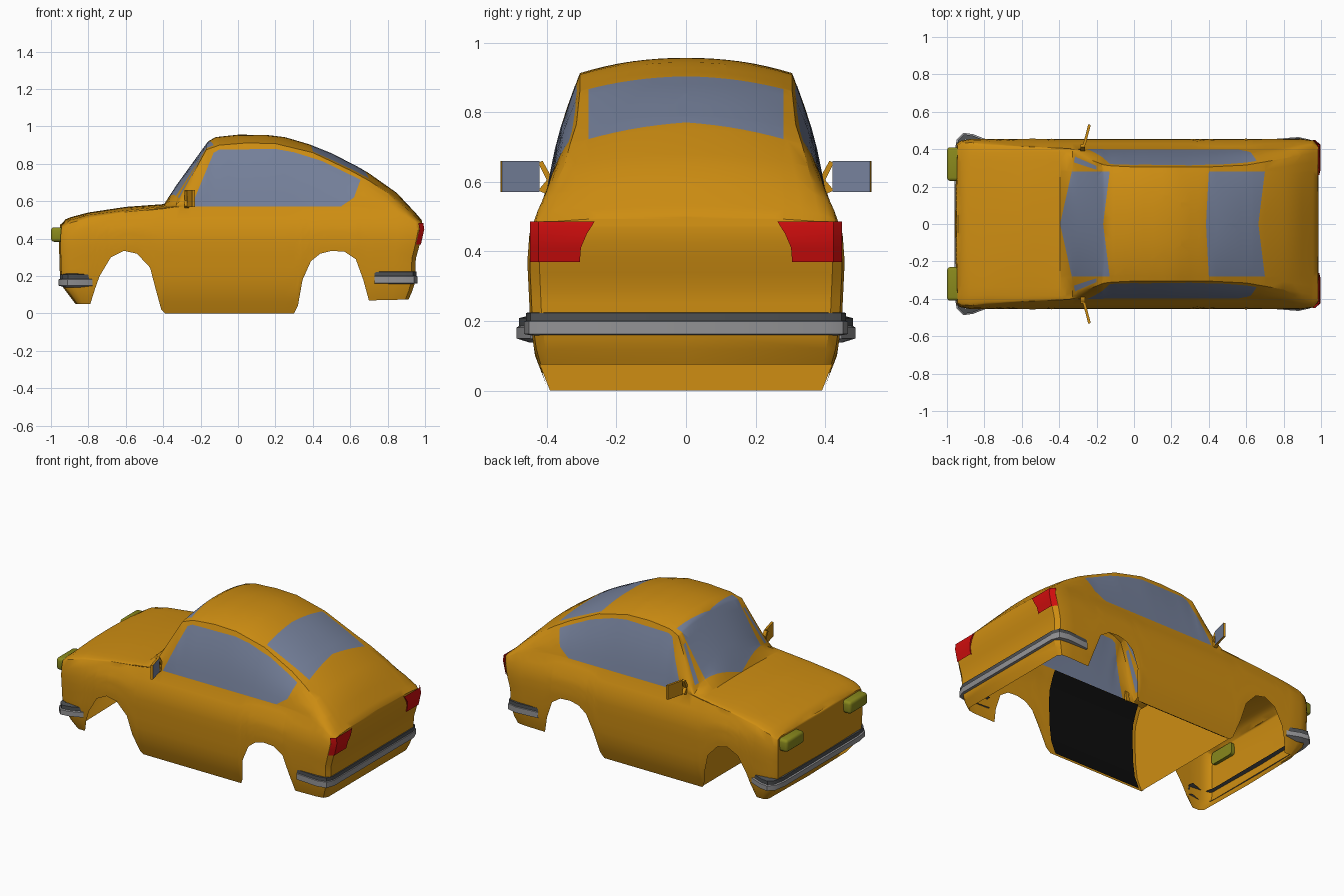
import bpy, bmesh, math

if "Cube" in bpy.data.objects:
    bpy.data.objects.remove(bpy.data.objects["Cube"])

def mat(name, r, g, b):
    m = bpy.data.materials.new(name)
    m.diffuse_color = (r, g, b, 1)
    m.use_nodes = True
    m.node_tree.nodes["Principled BSDF"].inputs["Base Color"].default_value = m.diffuse_color
    return m

PAINT = mat("orange paint", .62, .27, .006)
GLASS = mat("blue grey glass", .18, .22, .33)
RED = mat("red lens", .62, .004, .004)
LAMP = mat("olive lamp", .25, .25, .012)
STEEL = mat("light steel", .29, .29, .30)
DARK = mat("dark steel", .075, .08, .085)
BLACK = mat("black trim", .004, .004, .004)

def lerp(table, x):
    if x <= table[0][0]:
        return table[0][1]
    for (a, p), (b, q) in zip(table, table[1:]):
        if x <= b:
            return p + (q - p) * (x - a) / (b - a)
    return table[-1][1]

def finish(name, bm, mats, mirror=True, angle=35):
    bmesh.ops.remove_doubles(bm, verts=bm.verts, dist=.0004)
    bmesh.ops.recalc_face_normals(bm, faces=bm.faces)
    me = bpy.data.meshes.new(name)
    bm.to_mesh(me)
    bm.free()
    ob = bpy.data.objects.new(name, me)
    bpy.context.collection.objects.link(ob)
    for m in mats:
        me.materials.append(m)
    bpy.ops.object.select_all(action='DESELECT')
    ob.select_set(True)
    bpy.context.view_layer.objects.active = ob
    bpy.ops.object.shade_smooth_by_angle(angle=math.radians(angle))
    if mirror:
        md = ob.modifiers.new("mirror", 'MIRROR')
        md.use_axis = (False, True, False)
        md.merge_threshold = .0005
    return ob

def grid(bm, rows, rule=lambda i: 0):
    """Skin a list of equally long point rows; rule gives the material per column."""
    vs = [[bm.verts.new(p) for p in r] for r in rows]
    for a, b in zip(vs, vs[1:]):
        for i in range(len(a) - 1):
            f = bm.faces.new((a[i], a[i + 1], b[i + 1], b[i]))
            f.material_index = rule(i)

# Body curves: lower edge, belt line, roof edge, centre line, width, plan and end shapes
BOTTOM = [(-.95, .05), (-.79, .05), (-.765, .13), (-.74, .2), (-.68, .3), (-.61, .335), (-.54, .32),
          (-.47, .245), (-.44, .13), (-.41, .02), (-.39, 0), (.3, 0), (.32, .04), (.345, .18),
          (.39, .28), (.44, .32), (.5, .335), (.57, .33), (.63, .29), (.67, .18), (.7, .07), (.985, .075)]
BELT = [(-.95, .455), (-.9, .485), (-.8, .51), (-.6, .54), (-.4, .56), (-.33, .57), (.6, .57),
        (.8, .55), (.9, .52), (.985, .47)]
EDGE_Y = [(-.95, .38), (-.4, .385), (-.33, .38), (-.15, .312), (0, .305), (.4, .305), (.6, .315),
          (.8, .35), (.985, .385)]
EDGE_Z = [(-.95, .47), (-.9, .5), (-.8, .527), (-.6, .552), (-.4, .572), (-.33, .58), (-.17, .875),
          (-.1, .9), (.05, .912), (.2, .908), (.4, .86), (.6, .765), (.7, .71), (.8, .645), (.9, .565),
          (.985, .485)]
TOP = [(-.95, .48), (-.93, .503), (-.9, .515), (-.8, .54), (-.6, .57), (-.395, .585), (-.33, .685),
       (-.2, .865), (-.16, .92), (-.12, .943), (0, .956), (.15, .955), (.25, .943), (.38, .905),
       (.5, .857), (.64, .785), (.7, .75), (.85, .645), (.95, .54), (.985, .5)]
WIDTH = [(0, .395), (.085, .428), (.1, .434), (.2, .448), (.37, .456), (.45, .45), (.52, .425), (.57, .4)]
PLAN = [(-.95, .94), (-.93, .975), (-.88, 1), (.9, 1), (.96, .985), (.985, .925)]
NOSE = [(.05, -.86), (.15, -.935), (.22, -.945), (.4, -.95), (.48, -.942)]
TAIL = [(.07, .91), (.15, .945), (.22, .95), (.28, .947), (.37, .972), (.45, .99), (.5, .982)]

def lean(x, z):
    if x < -.8:
        return x + (lerp(NOSE, z) + .95) * (-.8 - x) / .15
    if x > .75:
        return x + (lerp(TAIL, z) - .985) * (x - .75) / .235
    return x

LOW, SIDE, CROWN = 9, 5, 8

def section(x):
    b, zb, ye, ze, t = (lerp(c, x) for c in (BOTTOM, BELT, EDGE_Y, EDGE_Z, TOP))
    pts = []
    for i in range(LOW + 1):
        z = b + (zb - b) * i / LOW
        pts.append((lerp(WIDTH, z) * lerp(PLAN, x), z))
    yb = pts[-1][0]
    for i in range(1, SIDE + 1):
        k = i / SIDE
        pts.append((yb + (ye - yb) * k + .01 * math.sin(math.pi * k), zb + (ze - zb) * k))
    for i in range(1, CROWN + 1):
        u = 1 - i / CROWN
        pts.append((ye * u, ze + (t - ze) * (1 - u ** 2.2)))
    return [(lean(x, z), y, z) for y, z in pts]

def cut_pane(bm, mark, poly, axis):
    """Cut a convex outline (seen along y or z) into the marked faces and glaze it."""
    edges = list(zip(poly, poly[1:] + poly[:1]))
    for (a, b), (c, d) in edges:
        if abs(b) + abs(d) < 1e-6:
            continue
        fs = [f for f in bm.faces if f.material_index == mark]
        geom = fs + list({e for f in fs for e in f.edges}) + list({v for f in fs for v in f.verts})
        co, no = ((a, 0, b), (d - b, 0, a - c)) if axis == 2 else ((a, b, 0), (d - b, a - c, 0))
        bmesh.ops.bisect_plane(bm, geom=geom, dist=1e-5, plane_co=co, plane_no=no)
    panes = []
    for f in bm.faces:
        if f.material_index == mark:
            m = f.calc_center_median()
            if all((c - a) * (m[axis] - b) - (d - b) * (m.x - a) > 0 for (a, b), (c, d) in edges):
                panes.append(f)
    return panes

# Body shell with glazed openings
bm = bmesh.new()
xs = {round(p[0], 3) for t in (BOTTOM, TOP, PLAN, EDGE_Z) for p in t} | {-.7, -.36, -.3, -.25, -.05, .1}
rows = [section(x) for x in sorted(xs)]
grid(bm, rows, lambda i: 0 if i < LOW else 1 if i < LOW + SIDE else 2)
for end, bulge in ((rows[0], -.008), (rows[-1], 0)):
    grid(bm, [end, [(x + bulge * min(1, y * 5), 0, z) for x, y, z in end]])
bmesh.ops.remove_doubles(bm, verts=bm.verts, dist=.0004)
panes = cut_pane(bm, 1, [(-.25, .572), (.55, .572), (.62, .62), (.655, .715), (.45, .815), (.3, .862),
                         (.2, .88), (-.1, .876), (-.13, .86)], 2)
panes += cut_pane(bm, 2, [(-.395, 0), (-.165, 0), (-.13, .28), (-.315, .36)], 1)
panes += cut_pane(bm, 2, [(.385, 0), (.665, 0), (.7, .28), (.4, .28)], 1)
panes = set(panes)
for f in bm.faces:
    f.material_index = 1 if f in panes else 0
finish("body_shell", bm, [PAINT, GLASS])

# Firewall behind the front wheels
bm = bmesh.new()
zs = [0, .1, .2, .37, .45, .55]
grid(bm, [[(-.385, lerp(WIDTH, z) - .004, z), (-.385, 0, z)] for z in zs])
finish("firewall", bm, [PAINT])

# Black inner door lining
bm = bmesh.new()
grid(bm, [[(x, lerp(WIDTH, z) - .012, z) for x in (-.36, .27)] for z in (.005, .1, .2, .37, .45, .52, .565)])
finish("door_lining", bm, [BLACK])

# Bumpers: a stepped profile swept round each end
def bumper(name, path, profile, sign):
    rows = []
    for i, (x, y) in enumerate(path):
        a, b = path[max(i - 1, 0)], path[min(i + 1, len(path) - 1)]
        tx, ty = b[0] - a[0], b[1] - a[1]
        n = math.hypot(tx, ty)
        rows.append([(x + sign * ty / n * o, y - sign * tx / n * o, z) for o, z in profile])
    bm = bmesh.new()
    grid(bm, rows, lambda i: 1 if i < 2 else 0)
    finish(name, bm, [STEEL, DARK])

bumper("front_bumper", [(-.953, 0), (-.953, .38), (-.94, .45), (-.91, .48), (-.86, .472), (-.78, .44)],
       [(-.03, .215), (0, .208), (0, .185), (.008, .181), (.008, .15), (-.03, .138)], -1)
bumper("rear_bumper", [(.952, 0), (.952, .4), (.935, .445), (.88, .457), (.73, .445)],
       [(-.02, .227), (.003, .223), (.003, .2), (.008, .198), (.008, .162), (-.02, .157)], 1)

# Tail lamps wrapped on the rear corners
bm = bmesh.new()
rows = []
for z, y in ((.485, .263), (.45, .285), (.41, .302), (.37, .305)):
    x = lerp(TAIL, z)
    rows.append([(x - .01, y, z), (x + .006, y, z), (x + .006, .424, z), (x - .02, .449, z)])
grid(bm, rows)
finish("tail_lamp", bm, [RED])

def box(bm, centre, size):
    for v in bmesh.ops.create_cube(bm, size=1)['verts']:
        v.co = [c + a * s for c, a, s in zip(centre, v.co, size)]

# Headlamps
bm = bmesh.new()
box(bm, (-.965, .32, .422), (.07, .18, .078))
front = [e for e in bm.edges if min(v.co.x for v in e.verts) < -.99]
bmesh.ops.bevel(bm, geom=front, offset=.018, segments=3, profile=.5, affect='EDGES')
finish("headlamp", bm, [LAMP])

# Door mirrors with glass on the rear side
bm = bmesh.new()
box(bm, (0, 0, 0), (.014, .112, .09))
bm.normal_update()
for f in bm.faces:
    f.material_index = 1 if f.normal.x > .5 else 0
ang = math.radians(-14.5)
for v in bm.verts:
    x, y = v.co.x, v.co.y
    v.co = (-.252 + x * math.cos(ang) - y * math.sin(ang),
            .477 + x * math.sin(ang) + y * math.cos(ang), .615 + v.co.z)
finish("door_mirror", bm, [PAINT, GLASS])

# Mirror brackets
bm = bmesh.new()
shape = [(.38, .555), (.425, .575), (.4, .605), (.425, .655), (.412, .66), (.385, .61)]
loops = [[bm.verts.new((x, y, z)) for y, z in shape] for x in (-.285, -.262)]
for lp in loops:
    bm.faces.new(lp)
for i in range(len(shape)):
    j = (i + 1) % len(shape)
    bm.faces.new((loops[0][i], loops[0][j], loops[1][j], loops[1][i]))
finish("mirror_bracket", bm, [PAINT])
